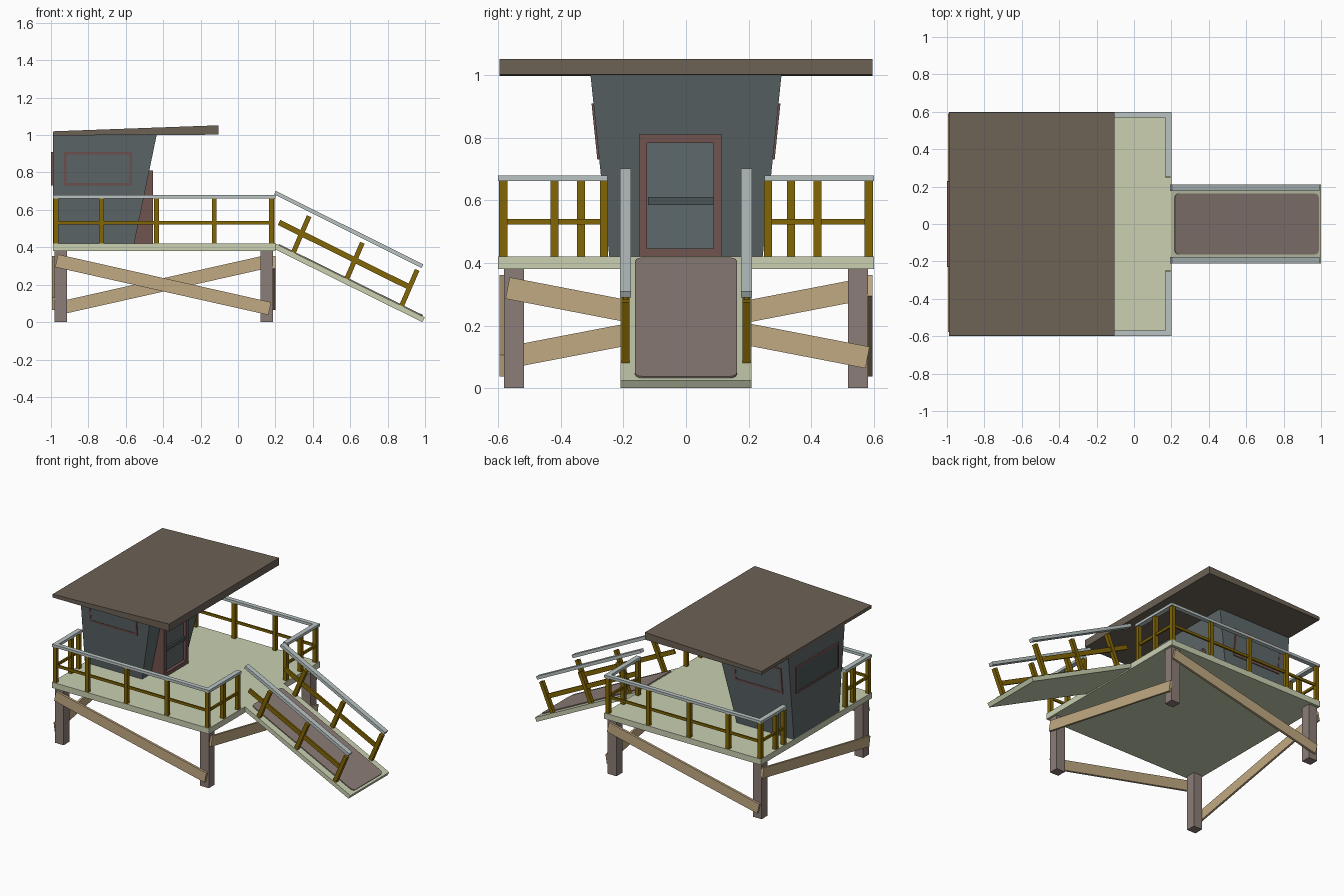
import bpy, bmesh, math
from mathutils import Vector, Matrix

if "Cube" in bpy.data.objects:
    bpy.data.objects.remove(bpy.data.objects["Cube"])


def material(name, r, g, b):
    m = bpy.data.materials.new(name)
    m.diffuse_color = [(c / 255) ** 2.2 for c in (r, g, b)] + [1]
    m.use_nodes = True
    m.node_tree.nodes["Principled BSDF"].inputs["Base Color"].default_value = m.diffuse_color
    return m


DECK = material("pale_green", 200, 207, 176)
WOOD = material("tan_wood", 192, 168, 130)
POST = material("grey_brown", 138, 124, 118)
ROOF = material("roof_brown", 108, 98, 86)
WALL = material("slate", 94, 104, 106)
GLASS = material("dark_slate", 76, 86, 88)
FRAME = material("red_brown", 112, 84, 80)
OCHRE = material("ochre", 130, 102, 14)
RAIL = material("light_grey", 184, 194, 194)


def finish(name, bm, mat):
    bmesh.ops.recalc_face_normals(bm, faces=bm.faces[:])
    me = bpy.data.meshes.new(name)
    bm.to_mesh(me)
    bm.free()
    me.materials.append(mat)
    ob = bpy.data.objects.new(name, me)
    bpy.context.collection.objects.link(ob)
    return ob


def placed_box(name, size, matrix, mat, round_corners=0):
    bm = bmesh.new()
    bmesh.ops.create_cube(bm, size=1)
    bmesh.ops.scale(bm, vec=size, verts=bm.verts[:])
    if round_corners:
        edges = [e for e in bm.edges
                 if abs(e.verts[0].co.z - e.verts[1].co.z) > 1e-5]
        bmesh.ops.bevel(bm, geom=edges, offset=round_corners, segments=3,
                        profile=0.5, affect='EDGES')
    bm.transform(matrix)
    return finish(name, bm, mat)


def box(name, x0, x1, y0, y1, z0, z1, mat):
    c = Matrix.Translation(((x0 + x1) / 2, (y0 + y1) / 2, (z0 + z1) / 2))
    return placed_box(name, (abs(x1 - x0), abs(y1 - y0), z1 - z0), c, mat)


def axes(origin, u, v, n):
    m = Matrix((u, v, n)).transposed().to_4x4()
    return Matrix.Translation(origin) @ m


def beam(name, p, q, width, height, mat, round_corners=0):
    """Box running from p to q; width is horizontal, height perpendicular."""
    p, q = Vector(p), Vector(q)
    u = (q - p).normalized()
    side = Vector((-u.y, u.x, 0))
    side = side.normalized() if side.length > 1e-6 else Vector((0, 1, 0))
    return placed_box(name, ((q - p).length, width, height),
                      axes((p + q) / 2, u, side, u.cross(side)), mat, round_corners)


def prism(name, low, high, mat):
    """Solid between two matching point loops."""
    bm = bmesh.new()
    a = [bm.verts.new(p) for p in low]
    b = [bm.verts.new(p) for p in high]
    bm.faces.new(a)
    bm.faces.new(b)
    for i in range(len(a)):
        j = (i + 1) % len(a)
        bm.faces.new((a[i], a[j], b[j], b[i]))
    return finish(name, bm, mat)


# Platform and legs
box("deck", -0.99, 0.2, -0.6, 0.6, 0.38, 0.42, DECK)
for x in (-0.948, 0.153):
    for y in (-0.55, 0.55):
        box("leg", x - 0.033, x + 0.033, y - 0.032, y + 0.032, 0, 0.38, POST)

# One diagonal brace on each side, turning around the tower
hi, lo = 0.328, 0.072
beam("front_brace", (-0.97, -0.588, hi), (0.17, -0.588, lo), 0.016, 0.07, WOOD)
beam("back_brace", (0.175, 0.588, hi), (-0.965, 0.588, lo), 0.016, 0.07, WOOD)
beam("right_brace", (0.193, -0.57, hi - 0.008), (0.193, 0.58, 0.098), 0.014, 0.07, WOOD)
beam("left_brace", (-0.988, 0.585, hi - 0.008), (-0.988, -0.57, 0.098), 0.014, 0.07, WOOD)

# Deck railings, mirrored front and back
for s in (-1, 1):
    box("side_top_rail", -0.99, 0.2, s * 0.57, s * 0.6, 0.662, 0.68, RAIL)
    box("side_mid_rail", -0.98, 0.19, s * 0.578, s * 0.59, 0.523, 0.54, OCHRE)
    for x in (-0.973, -0.73, -0.435, -0.127, 0.18):
        box("side_post", x - 0.013, x + 0.013, s * 0.571, s * 0.597, 0.42, 0.662, OCHRE)
    box("entry_top_rail", 0.167, 0.2, s * 0.25, s * 0.57, 0.662, 0.68, RAIL)
    box("entry_mid_rail", 0.176, 0.188, s * 0.26, s * 0.575, 0.523, 0.54, OCHRE)
    for y in (0.42, 0.262):
        box("entry_post", 0.168, 0.194, s * y - 0.013, s * y + 0.013, 0.42, 0.662, OCHRE)
    box("rear_top_rail", -0.99, -0.957, s * 0.32, s * 0.57, 0.662, 0.68, RAIL)
    box("rear_mid_rail", -0.98, -0.968, s * 0.33, s * 0.575, 0.523, 0.54, OCHRE)
    for y in (0.42, 0.335):
        box("rear_post", -0.986, -0.96, s * y - 0.013, s * y + 0.013, 0.42, 0.662, OCHRE)

# Ramp with its mat and sloping handrails
slope = [(0.2, 0.42), (1.0, 0.025), (0.985, 0.0), (0.2, 0.388)]
prism("ramp", [(x, -0.21, z) for x, z in slope], [(x, 0.21, z) for x, z in slope], DECK)
beam("ramp_mat", (0.217, 0, 0.414), (0.987, 0, 0.034), 0.325, 0.008, POST, 0.025)
for s in (-1, 1):
    y = s * 0.193
    beam("ramp_top_rail", (0.198, y, 0.692), (0.986, y, 0.299), 0.035, 0.021, RAIL)
    beam("ramp_mid_rail", (0.22, y, 0.533), (0.91, y, 0.19), 0.012, 0.03, OCHRE)
    for x, z in ((0.295, 0.37), (0.58, 0.228), (0.873, 0.083)):
        beam("ramp_post", (x, y, z), (x + 0.085, y, z + 0.196), 0.026, 0.026, OCHRE)

# Cabin widening towards the top, with a wedge roof
prism("cabin",
      [(-0.99, -0.245, 0.42), (-0.555, -0.245, 0.42), (-0.555, 0.245, 0.42), (-0.99, 0.245, 0.42)],
      [(-0.99, -0.305, 1.0), (-0.435, -0.305, 1.0), (-0.435, 0.305, 1.0), (-0.99, 0.305, 1.0)],
      WALL)
wedge = [(-0.99, 0.998), (-0.105, 1.002), (-0.105, 1.052), (-0.99, 1.02)]
prism("roof", [(x, -0.595, z) for x, z in wedge], [(x, 0.595, z) for x, z in wedge], ROOF)


# Framed panels: u across, v up, n outwards
def framed_panel(name, origin, u, v, w, h, border, depth, pane_mat):
    n = u.cross(v)
    m = axes(origin, u, v, n)
    T = Matrix.Translation
    for s in (-1, 1):
        placed_box(name + "_frame", (w, border, depth),
                   m @ T((0, s * (h - border) / 2, 0)), FRAME)
        placed_box(name + "_frame", (border, h - 2 * border, depth),
                   m @ T((s * (w - border) / 2, 0, 0)), FRAME)
    placed_box(name + "_pane", (w - 2 * border, h - 2 * border, depth * 0.6), m, pane_mat)


X, Y, Z = Vector((1, 0, 0)), Vector((0, 1, 0)), Vector((0, 0, 1))
for s in (-1, 1):
    v = Vector((0, s * 0.06, 0.58)).normalized()
    framed_panel("side_window", Vector((-0.748, s * 0.2865, 0.82)), -s * X, v,
                 0.365, 0.18, 0.014, 0.012, WALL)
framed_panel("rear_window", Vector((-0.99, 0, 0.82)), -Y, Z, 0.46, 0.18, 0.014, 0.02, GLASS)

# Upright door set into the leaning wall
framed_panel("door", Vector((-0.508, -0.018, 0.615)), Y, Z, 0.265, 0.39, 0.026, 0.106, WALL)
box("door_bar", -0.49, -0.463, -0.122, 0.09, 0.585, 0.61, GLASS)
